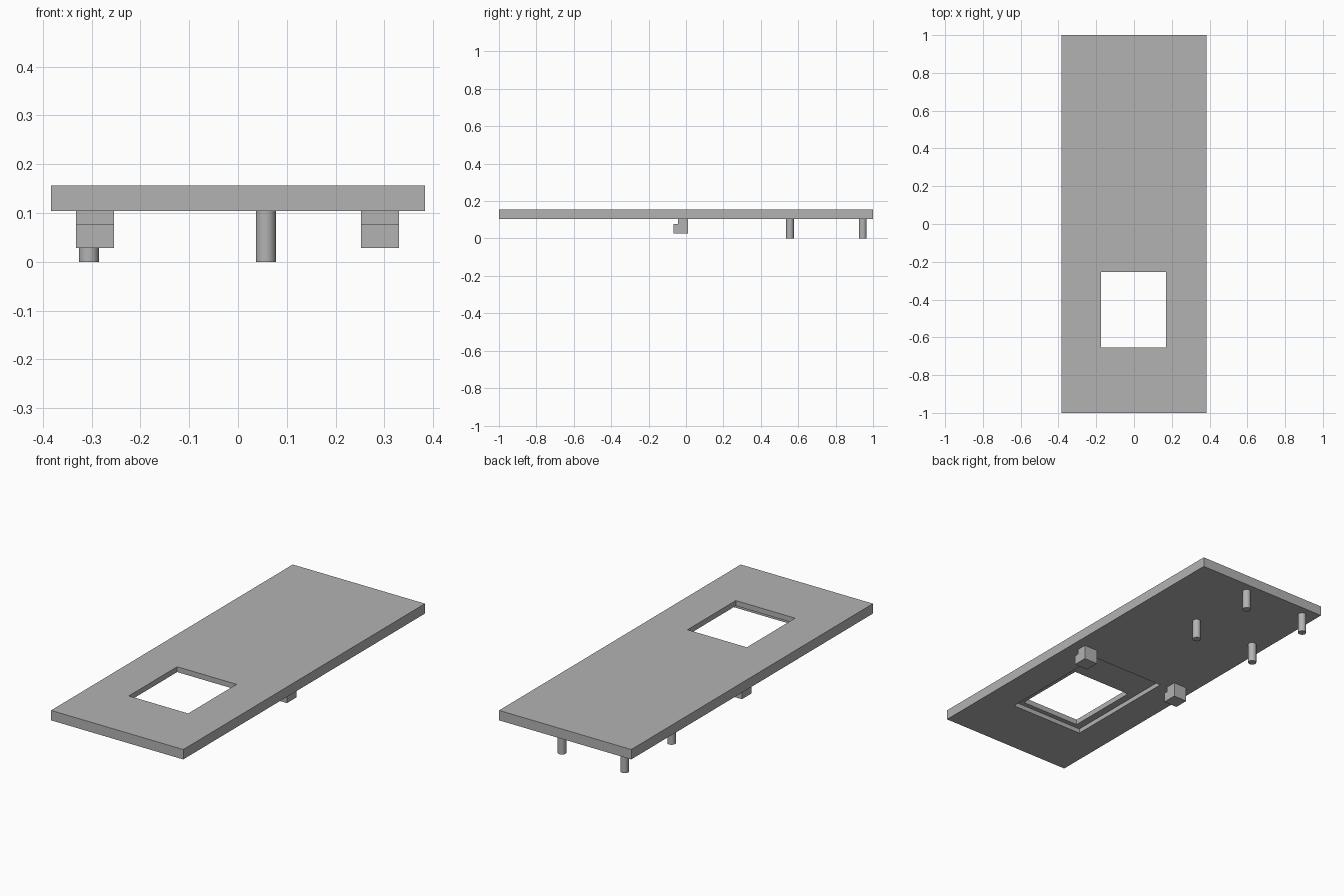
import bpy

cube = bpy.data.objects.get("Cube")
if cube:
    bpy.data.objects.remove(cube, do_unlink=True)

grey = bpy.data.materials.new("light_grey")
grey.use_nodes = True
grey.diffuse_color = (0.45, 0.45, 0.45, 1)
grey.node_tree.nodes["Principled BSDF"].inputs["Base Color"].default_value = (0.45, 0.45, 0.45, 1)

BOTTOM, TOP = 0.104, 0.156


def prism(name, outline, axis, start, end):
    """Extrude a closed 2D outline along x or z."""
    def place(p, d):
        return (d, p[0], p[1]) if axis == "x" else (p[0], p[1], d)
    n = len(outline)
    verts = [place(p, d) for d in (start, end) for p in outline]
    faces = [tuple(reversed(range(n))), tuple(range(n, 2 * n))]
    faces += [(i, (i + 1) % n, n + (i + 1) % n, n + i) for i in range(n)]
    mesh = bpy.data.meshes.new(name)
    mesh.from_pydata(verts, [], faces)
    mesh.materials.append(grey)
    obj = bpy.data.objects.new(name, mesh)
    bpy.context.collection.objects.link(obj)
    return obj


def rect(x0, x1, y0, y1):
    return [(x0, y0), (x1, y0), (x1, y1), (x0, y1)]


def cut(target, cutter):
    mod = target.modifiers.new(cutter.name, "BOOLEAN")
    mod.operation = "DIFFERENCE"
    mod.solver = "EXACT"
    mod.object = cutter
    cutter.hide_render = True
    bpy.context.view_layer.objects.active = target
    bpy.ops.object.modifier_apply(modifier=mod.name)
    bpy.data.objects.remove(cutter, do_unlink=True)


# Panel with a window and a shallow recess on the underside
panel = prism("panel", rect(-0.383, 0.383, -1, 1), "z", BOTTOM, TOP)
cut(panel, prism("recess_cutter", rect(-0.213, 0.213, -0.68, -0.05), "z", 0, BOTTOM + 0.024))
cut(panel, prism("window_cutter", rect(-0.174, 0.17, -0.655, -0.255), "z", 0, 1))

# Stepped clips, each with a lip that points to the front
clip = [(-0.066, 0.028), (0.011, 0.028), (0.011, BOTTOM),
        (-0.044, BOTTOM), (-0.044, 0.078), (-0.066, 0.078)]
for side, x in (("left", 0.291), ("right", -0.293)):
    prism(side + "_clip", clip, "x", x - 0.039, x + 0.039)

# Four round mounting pegs
for side, x in (("left", 0.057), ("right", -0.306)):
    for place, y in (("front", 0.556), ("back", 0.945)):
        bpy.ops.mesh.primitive_cylinder_add(vertices=32, radius=0.0205, depth=BOTTOM,
                                            location=(x, y, BOTTOM / 2))
        peg = bpy.context.object
        peg.name = f"{place}_{side}_peg"
        peg.data.materials.append(grey)
        bpy.ops.object.shade_smooth_by_angle()
